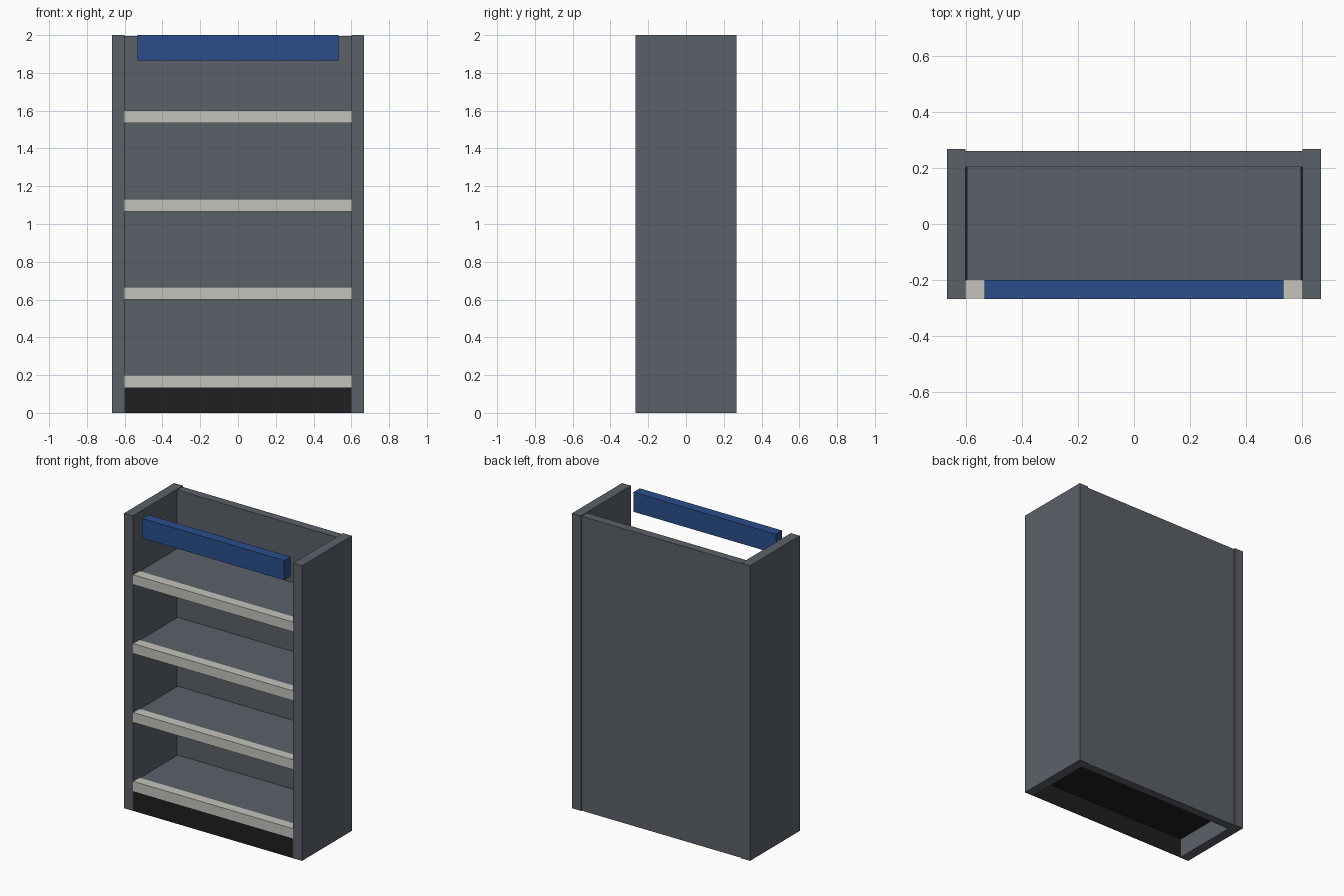
import bpy
import bmesh

if "Cube" in bpy.data.objects:
    bpy.data.objects.remove(bpy.data.objects["Cube"])


def material(name, rgb):
    m = bpy.data.materials.new(name)
    m.diffuse_color = (*rgb, 1.0)
    m.use_nodes = True
    m.node_tree.nodes["Principled BSDF"].inputs["Base Color"].default_value = m.diffuse_color
    return m


GREY = material("slate grey", (0.105, 0.119, 0.141))
LIGHT = material("pale grey", (0.55, 0.55, 0.51))
BLUE = material("blue", (0.024, 0.076, 0.262))
BLACK = material("black", (0.014, 0.014, 0.014))


def box(name, x, y, z, mat):
    """Box between the (min, max) limits on each axis."""
    bm = bmesh.new()
    bmesh.ops.create_cube(bm, size=1.0)
    for v in bm.verts:
        for i, (lo, hi) in enumerate((x, y, z)):
            v.co[i] = lo if v.co[i] < 0 else hi
    mesh = bpy.data.meshes.new(name)
    bm.to_mesh(mesh)
    bm.free()
    mesh.materials.append(mat)
    obj = bpy.data.objects.new(name, mesh)
    bpy.context.collection.objects.link(obj)
    return obj


W, D, T = 0.6, 0.2667, 0.0667   # inner half width, half depth, board thickness

# side panels
box("side_panel_left", (-W - T, -W), (-D, D), (0, 2), GREY)
box("side_panel_right", (W, W + T), (-D, D), (0, 2), GREY)

# back panel, slightly inset between the sides
box("back_panel", (-W, W), (0.204, 0.261), (0, 1.995), GREY)

# shelves with pale front edging
for i in range(4):
    z = 0.1333 + i * 0.4667
    box(f"shelf_{i + 1}", (-0.595, 0.595), (-0.2, 0.204), (z, z + T), GREY)
    box(f"shelf_edge_{i + 1}", (-W, W), (-D + 0.001, -0.2), (z, z + T), LIGHT)

# plinth: thin front board and the black lining under the lowest shelf
box("kick_board", (-W, W), (-D + 0.001, -D + 0.005), (0, 0.1333), BLACK)
box("plinth_lining", (-W, W), (-D + 0.005, 0.204), (0.1293, 0.1333), BLACK)

# blue header bar across the top front
box("header_bar", (-0.5333, 0.5333), (-D, -0.2), (1.8667, 2), BLUE)
